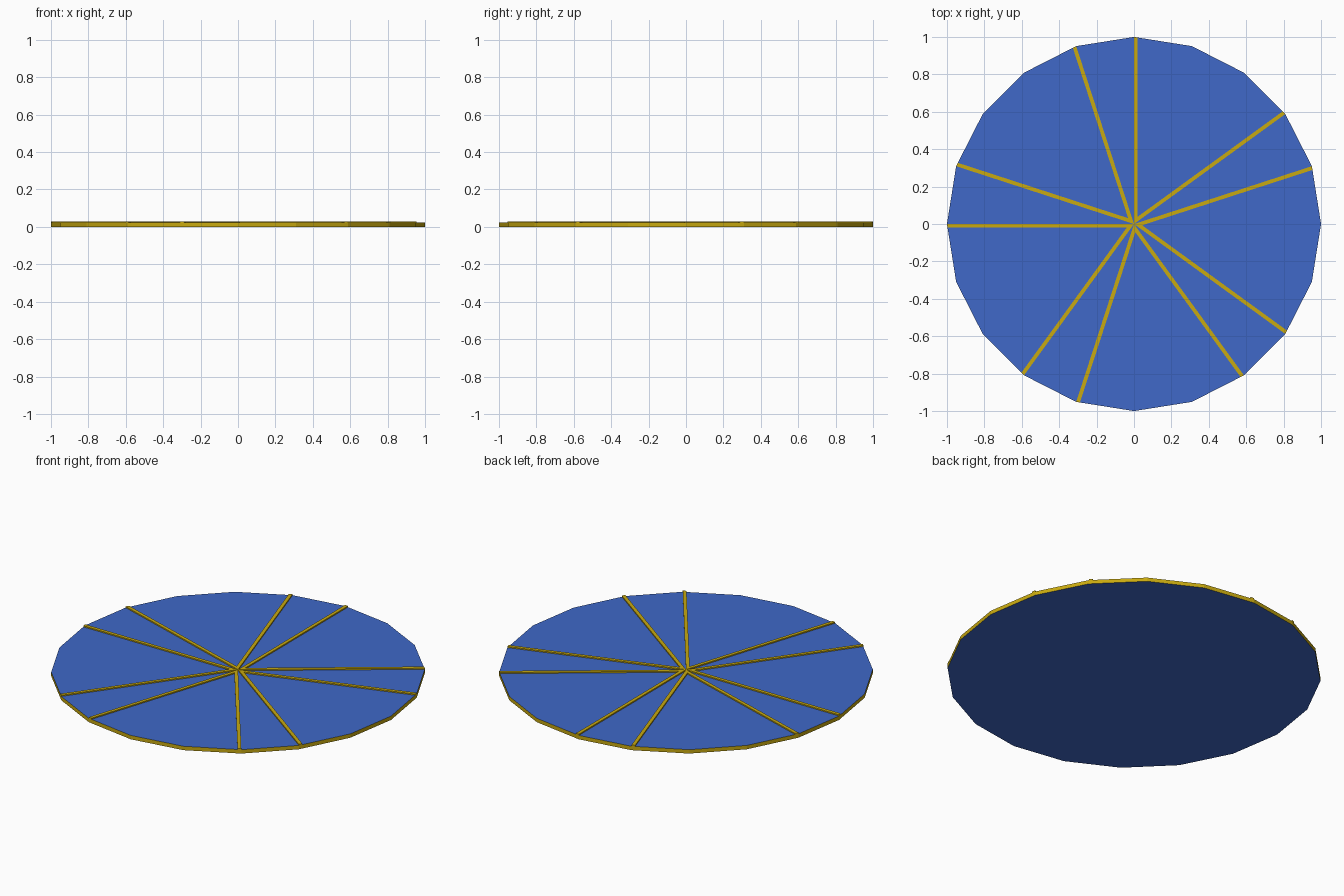
import bpy, bmesh
from math import sin, cos, radians
from mathutils import Vector

if "Cube" in bpy.data.objects:
    bpy.data.objects.remove(bpy.data.objects["Cube"])

SIDES = 20
DISC_TOP, RIB_TOP, RIB_WIDTH = 0.023, 0.03, 0.02


def material(name, color):
    m = bpy.data.materials.new(name)
    m.diffuse_color = color
    m.use_nodes = True
    m.node_tree.nodes["Principled BSDF"].inputs["Base Color"].default_value = m.diffuse_color
    return m


blue = material("blue", (0.05, 0.14, 0.58, 1))
yellow = material("yellow", (0.58, 0.40, 0.005, 1))


def rim(i):
    a = radians(360 / SIDES * i)
    return Vector((cos(a), sin(a)))


def prism(bm, points, z0, z1):
    low = [bm.verts.new((p.x, p.y, z0)) for p in points]
    high = [bm.verts.new((p.x, p.y, z1)) for p in points]
    n = len(points)
    bm.faces.new(low[::-1])
    bm.faces.new(high)
    for i in range(n):
        j = (i + 1) % n
        bm.faces.new((low[i], low[j], high[j], high[i]))


def finish(bm, name, mats):
    me = bpy.data.meshes.new(name)
    bm.normal_update()
    for m in mats:
        me.materials.append(m)
    if len(mats) > 1:  # yellow on the rim walls only
        for f in bm.faces:
            f.material_index = 1 if abs(f.normal.z) < 0.5 else 0
    bm.to_mesh(me)
    bm.free()
    ob = bpy.data.objects.new(name, me)
    bpy.context.collection.objects.link(ob)


# Flat twenty-sided disc
bm = bmesh.new()
prism(bm, [rim(i) for i in range(SIDES)], 0, DISC_TOP)
finish(bm, "disc", [blue, yellow])

# Raised ribs: one along each edge of the five wide sectors
bm = bmesh.new()
for k in range(5):
    for i, side in ((1 + 4 * k, -1), (2 + 4 * k, 1)):
        d = rim(i)
        across = Vector((-d.y, d.x)) * side * RIB_WIDTH
        # Outer end follows the rim facet, inner end is mitred at the hub
        facet = rim(i + side) - d
        outer = d + facet * (RIB_WIDTH / facet.dot(across.normalized()))
        gap = radians(54 / 2)
        inner = across + d * (RIB_WIDTH * cos(gap) / sin(gap))
        pts = [Vector((0, 0)), d, outer, inner]
        prism(bm, pts if side > 0 else pts[::-1], DISC_TOP - 0.003, RIB_TOP)
finish(bm, "ribs", [yellow])
